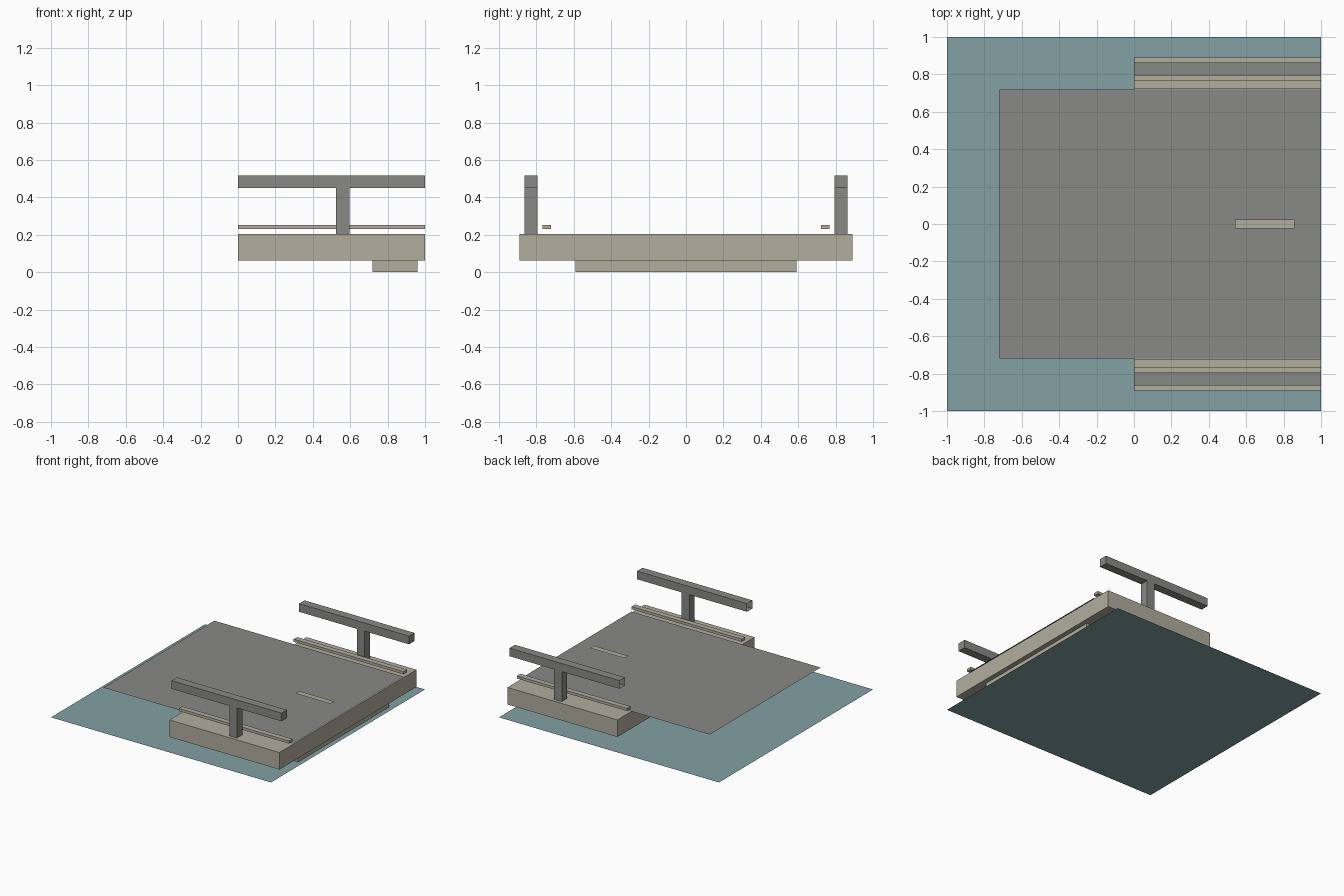
import bpy
import bmesh

default = bpy.data.objects.get("Cube")
if default:
    bpy.data.objects.remove(default, do_unlink=True)


def material(name, rgb):
    mat = bpy.data.materials.new(name)
    mat.use_nodes = True
    mat.diffuse_color = (*rgb, 1)
    mat.node_tree.nodes["Principled BSDF"].inputs["Base Color"].default_value = (*rgb, 1)
    return mat


beige = material("warm_beige", (0.44, 0.42, 0.345))
grey = material("mid_grey", (0.25, 0.25, 0.24))
teal = material("dusty_teal", (0.225, 0.355, 0.37))


def finish(name, bm, mat):
    mesh = bpy.data.meshes.new(name)
    bm.to_mesh(mesh)
    bm.free()
    mesh.materials.append(mat)
    obj = bpy.data.objects.new(name, mesh)
    bpy.context.collection.objects.link(obj)
    return obj


def box(name, xs, ys, zs, mat, open_inner_end=False):
    """Box from its x, y and z ranges; the inner x end can be left open."""
    bm = bmesh.new()
    bmesh.ops.create_cube(bm, size=1)
    for v in bm.verts:
        v.co = [r[0] if c < 0 else r[1] for c, r in zip(v.co, (xs, ys, zs))]
    bm.normal_update()
    if open_inner_end:
        ends = [f for f in bm.faces if f.normal.x < -0.9]
        bmesh.ops.delete(bm, geom=ends, context="FACES_ONLY")
    return finish(name, bm, mat)


def sheet(name, xs, ys, z, mat):
    """Flat horizontal rectangle."""
    bm = bmesh.new()
    bm.faces.new([bm.verts.new((x, y, z)) for x, y in
                  ((xs[0], ys[0]), (xs[1], ys[0]), (xs[1], ys[1]), (xs[0], ys[1]))])
    return finish(name, bm, mat)


# Ground, base and deck
sheet("ground_sheet", (-1, 1), (-1, 1), 0, teal)
box("footing", (0.72, 0.96), (-0.59, 0.59), (0.001, 0.064), beige)
box("base_slab", (0, 1), (-0.89, 0.89), (0.064, 0.204), beige)
sheet("deck_surface", (-0.72, 1), (-0.72, 0.72), 0.212, grey)
sheet("centre_strip", (0.54, 0.857), (-0.025, 0.025), 0.236, beige)

# Matching curb, post and handrail on both sides
for side, s in (("front", -1), ("back", 1)):
    curb_y = sorted((s * 0.723, s * 0.767))
    rail_y = sorted((s * 0.793, s * 0.863))
    box(side + "_curb", (0, 1), curb_y, (0.23, 0.252), beige)
    box(side + "_post", (0.525, 0.595), rail_y, (0.204, 0.45), grey)
    box(side + "_handrail", (0, 1), rail_y, (0.45, 0.517), grey, open_inner_end=True)
